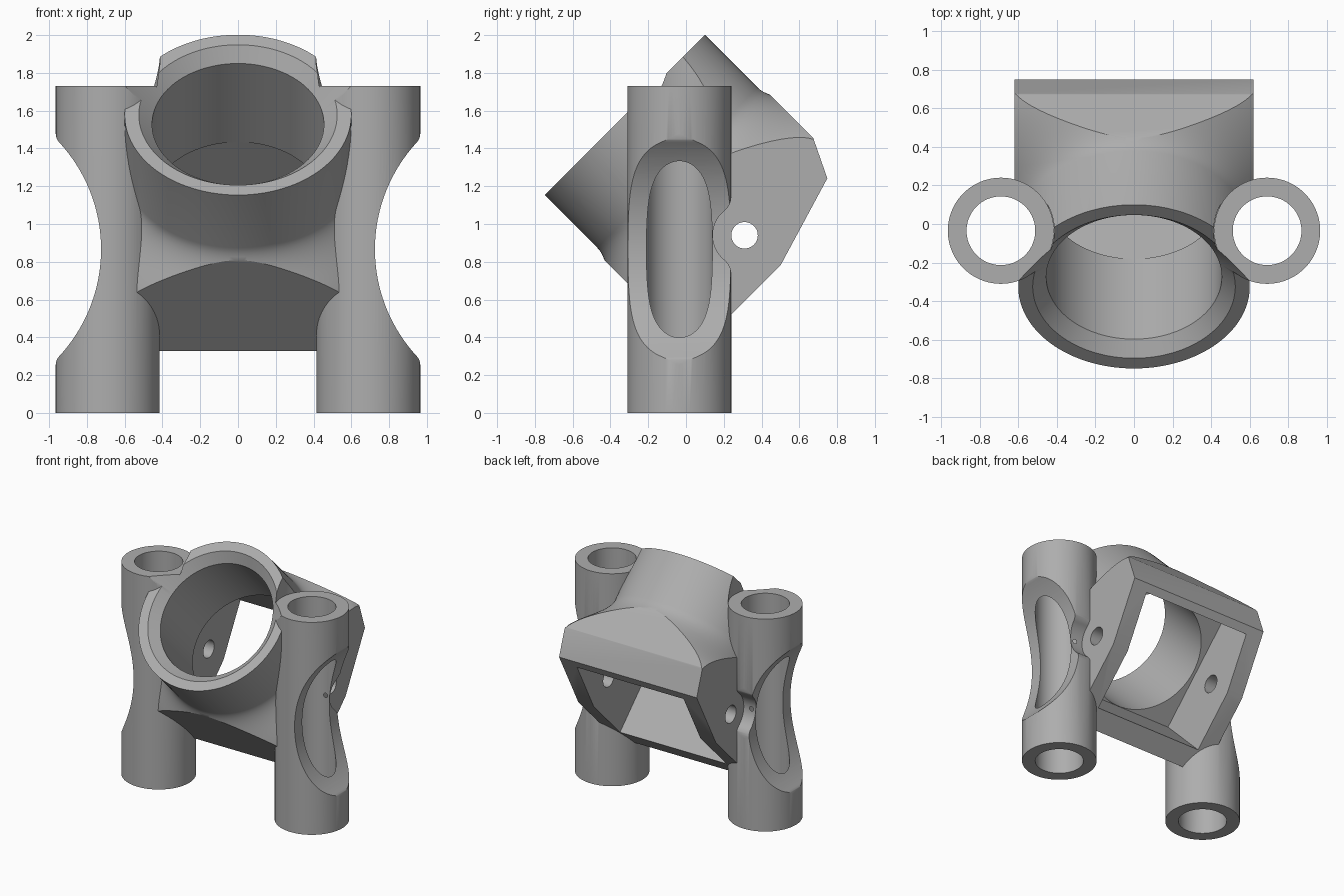
import bpy, bmesh
from math import sin, cos, pi, atan2, sqrt

cube = bpy.data.objects.get("Cube")
if cube:
    bpy.data.objects.remove(cube, do_unlink=True)

grey = bpy.data.materials.new("plain_grey")
grey.use_nodes = True
GREY = (0.42, 0.42, 0.42, 1)
grey.diffuse_color = GREY
grey.node_tree.nodes["Principled BSDF"].inputs["Base Color"].default_value = GREY

AXIS_B = 0.886          # height of the socket axis across the tilt
K = sqrt(0.5)


def tilt(x, a, b):
    """Socket space (a along the axis to the back, b across it) to world."""
    return (x, (a + b) * K, (b - a) * K)


def finish(name, bm):
    bmesh.ops.recalc_face_normals(bm, faces=bm.faces)
    mesh = bpy.data.meshes.new(name)
    bm.to_mesh(mesh)
    bm.free()
    mesh.materials.append(grey)
    obj = bpy.data.objects.new(name, mesh)
    bpy.context.collection.objects.link(obj)
    return obj


def bridge(name, rings):
    """Closed solid skinned over rings of points."""
    bm = bmesh.new()
    loops = [[bm.verts.new(p) for p in ring] for ring in rings]
    n = len(loops[0])
    for lower, upper in zip(loops, loops[1:]):
        for i in range(n):
            j = (i + 1) % n
            bm.faces.new((lower[i], lower[j], upper[j], upper[i]))
    bm.faces.new(loops[0][::-1])
    bm.faces.new(loops[-1])
    return finish(name, bm)


def socket_turn(name, profile, n=128):
    """Turn (a, radius) pairs about the tilted socket axis."""
    angles = [2 * pi * (i + 0.5) / n for i in range(n)]
    return bridge(name, [[tilt(r * cos(t), a, AXIS_B + r * sin(t)) for t in angles]
                         for a, r in profile])


def pipe(name, x, y, r, z0, z1, n=96):
    angles = [2 * pi * i / n for i in range(n)]
    return bridge(name, [[(x + r * cos(t), y + r * sin(t), z) for t in angles]
                         for z in (z0, z1)])


def across(name, points, x0, x1):
    """Extrude a (y, z) outline along x."""
    return bridge(name, [[(x, y, z) for y, z in points] for x in (x0, x1)])


def notch(wall, centre, z, radius, fillet, outer):
    """Round bite into a straight wall, with filleted lips."""
    run = centre - wall + fillet
    dz = sqrt((radius + fillet) ** 2 - run ** 2)
    phi = atan2(dz, run)
    lip = [(wall - fillet + fillet * cos(phi * i / 10),
            dz - fillet * sin(phi * i / 10)) for i in range(10)]
    arc = [(centre - radius * cos(phi * i / 24),
            radius * sin(phi * i / 24)) for i in range(24, -25, -1)]
    half = [(outer, dz)] + lip
    full = half + arc + [(u, -v) for u, v in reversed(half)]
    return [(u, z + v) for u, v in full]


def combine(obj, other, operation):
    mod = obj.modifiers.new(operation.lower(), "BOOLEAN")
    mod.operation = operation
    mod.solver = "EXACT"
    mod.object = other
    bpy.context.view_layer.objects.active = obj
    bpy.ops.object.modifier_apply(modifier=mod.name)
    bpy.data.objects.remove(other, do_unlink=True)


# Round socket flaring into a square housing
FRONT, FLARE, SQUARE, BACK = -1.345, -0.95, -0.5, -0.198
profile = [(FRONT, 0.6)]
for i in range(25):
    t = i / 24
    profile.append((FLARE + (SQUARE - FLARE) * t, 0.6 + 0.282 * t * t * (3 - 2 * t)))
profile.append((0.1, 0.882))
holder = socket_turn("tilted_socket_holder", profile)

# Side outline of the housing trims the flare
low, high = AXIS_B - 0.62, AXIS_B + 0.62
outline = [tilt(0, a, b)[1:] for a, b in
           [(-1.6, low), (BACK, low), (BACK, 0.905), (-0.349, 1.407),
            (-0.554, high), (-1.6, high)]]
combine(holder, across("housing_trim", outline, -0.62, 0.62), "INTERSECT")

# Side tubes
TUBE_X, TUBE_Y, TUBE_R, TOP = 0.69, -0.035, 0.275, 1.73
for s in (-1, 1):
    combine(holder, pipe("tube_clearance", s * TUBE_X, TUBE_Y, TUBE_R + 0.002,
                         TOP - 0.01, 2.3), "DIFFERENCE")
for s in (-1, 1):
    combine(holder, pipe("side_tube", s * TUBE_X, TUBE_Y, TUBE_R, 0, TOP), "UNION")

# Socket bore with chamfered mouth, then the square cavity behind it
combine(holder, socket_turn("socket_bore", [(FRONT - 0.1, 0.625), (-1.275, 0.455),
                                            (-0.6, 0.455)]), "DIFFERENCE")
cavity = [tilt(0, a, AXIS_B + b)[1:] for a, b in
          [(-0.686, -0.457), (0.1, -0.457), (0.1, 0.457), (-0.686, 0.457)]]
combine(holder, across("housing_cavity", cavity, -0.48, 0.48), "DIFFERENCE")

# Screw holes through the housing sides
HOLE_Y, HOLE_Z = 0.31, 0.94
hole = [(HOLE_Y + 0.07 * cos(2 * pi * i / 48), HOLE_Z + 0.07 * sin(2 * pi * i / 48))
        for i in range(48)]
combine(holder, across("screw_hole", hole, -0.8, 0.8), "DIFFERENCE")

for s in (-1, 1):
    # Tube bore
    combine(holder, pipe("tube_bore", s * TUBE_X, TUBE_Y, 0.178, -0.1, 2.3), "DIFFERENCE")
    # Curved outer cutaway that opens the tube
    side = notch(TUBE_X + TUBE_R, 1.559, 0.866, 0.834, 0.07, 1.2)
    cutaway = bridge("tube_cutaway", [[(s * x, y, z) for x, z in side]
                                      for y in (-0.5, 0.4)])
    combine(holder, cutaway, "DIFFERENCE")
    # Screw head clearance bitten from the back of the tube
    bite = notch(TUBE_Y + TUBE_R, HOLE_Y, HOLE_Z, 0.168, 0.1, 0.6)
    combine(holder, across("screw_clearance", bite, s * 0.62, s * 1.2), "DIFFERENCE")

bpy.ops.object.select_all(action="DESELECT")
holder.select_set(True)
bpy.context.view_layer.objects.active = holder
bpy.ops.object.shade_smooth_by_angle(angle=0.5)
